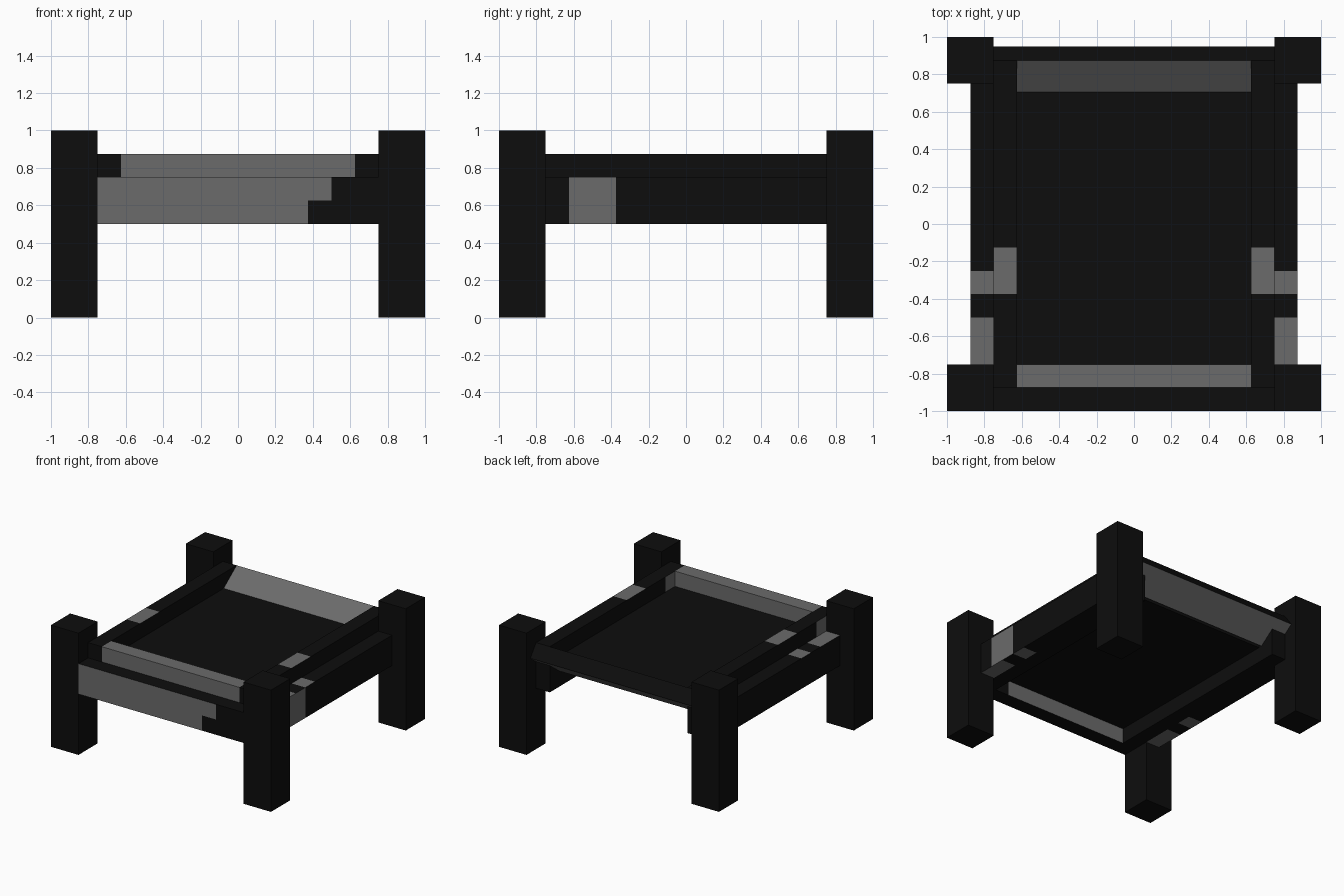
import bpy, bmesh, math
from mathutils import Vector, Matrix

if "Cube" in bpy.data.objects:
    bpy.data.objects.remove(bpy.data.objects["Cube"])


def material(name, v):
    m = bpy.data.materials.new(name)
    m.diffuse_color = (v, v, v, 1)
    m.use_nodes = True
    m.node_tree.nodes["Principled BSDF"].inputs["Base Color"].default_value = m.diffuse_color
    return m


BLACK = material("black", 0.004)
GREY = material("grey", 0.147)


def box(name, lo, hi, cuts=(), rule=None):
    """Box from corner to corner; cuts are (axis, position) slices, rule picks the grey faces."""
    lo, hi = Vector(lo), Vector(hi)
    bm = bmesh.new()
    bmesh.ops.create_cube(bm, size=1)
    for v in bm.verts:
        v.co = Vector([(lo[i] + hi[i]) / 2 + v.co[i] * (hi[i] - lo[i]) for i in range(3)])
    for axis, pos in cuts:
        n = Vector((0, 0, 0))
        n[axis] = 1
        bmesh.ops.bisect_plane(bm, geom=bm.verts[:] + bm.edges[:] + bm.faces[:],
                               plane_co=n * pos, plane_no=n)
    bm.normal_update()
    for f in bm.faces:
        f.material_index = int(bool(rule and rule(f.calc_center_median(), f.normal)))
    me = bpy.data.meshes.new(name)
    bm.to_mesh(me)
    bm.free()
    me.materials.append(BLACK)
    me.materials.append(GREY)
    ob = bpy.data.objects.new(name, me)
    bpy.context.collection.objects.link(ob)
    return ob


# Corner legs
for sx, side in ((-1, "left"), (1, "right")):
    for sy, end in ((-1, "front"), (1, "back")):
        cx, cy = 0.875 * sx, 0.875 * sy
        box(f"{end}_{side}_leg", (cx - .125, cy - .125, 0), (cx + .125, cy + .125, 1))


# Front panel with stepped grey patch outside, straight patch inside
def front_rule(c, n):
    if n.y < -.5:
        return c.x < (.375 if c.z < .625 else .5)
    return n.y > .5 and c.x < .5


box("front_panel", (-.75, -1, .5), (.75, -.875, .75),
    [(0, .375), (0, .5), (2, .625)], front_rule)

# Grey bar on top of the front
box("front_rail", (-.625, -.875, .75), (.625, -.75, .875), rule=lambda c, n: True)


# Side panels and rails with grey patches
def panel_rule(c, n):
    if abs(n.z) > .5:
        return abs(c.x) > .75 and (-.75 < c.y < -.5 or -.375 < c.y < -.25)
    return n.x > .5 and c.x > .8 and -.625 < c.y < -.375


def rail_rule(c, n):
    if n.z > .5:
        return -.375 < c.y < -.125
    return n.x < -.5 and -.75 < c.y < -.625


for s, side in ((-1, "left"), (1, "right")):
    a, b = sorted((.625 * s, .875 * s))
    box(f"{side}_panel", (a, -.875, .5), (b, .875, .75),
        [(0, .75 * s)] + [(1, y) for y in (-.75, -.625, -.5, -.375, -.25)], panel_rule)
    a, b = sorted((.625 * s, .75 * s))
    box(f"{side}_rail", (a, -.875, .75), (b, .875, .875),
        [(1, y) for y in (-.75, -.625, -.375, -.125)], rail_rule)

# Bed base
box("base_board", (-.625, -.875, .625), (.625, .72, .75))

# Tilted back board: grey broad faces, black edges, hinged on its top inner edge
back = box("back_board", (-.75, -.25, -.125), (.75, 0, 0), rule=lambda c, n: abs(n.z) > .5)
back.data.transform(Matrix.Translation((0, .875, .875)) @ Matrix.Rotation(math.radians(36.5), 4, 'X'))
